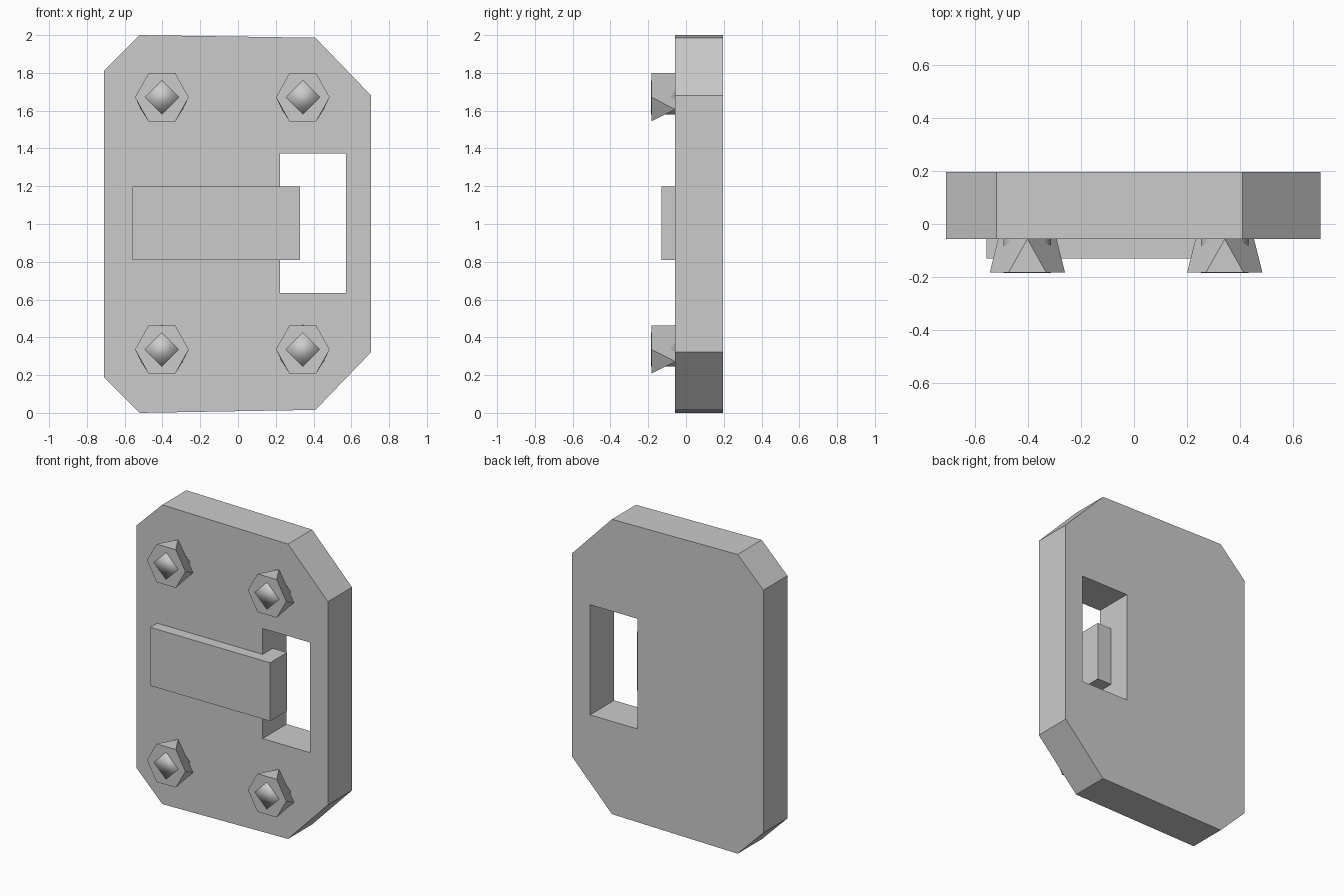
import bpy, bmesh
from math import cos, sin, radians, pi

if "Cube" in bpy.data.objects:
    bpy.data.objects.remove(bpy.data.objects["Cube"])

BACK, FACE, BAR_FRONT, BOLT_FRONT = 0.197, -0.057, -0.13, -0.183


def mesh_object(name, bm):
    bmesh.ops.recalc_face_normals(bm, faces=bm.faces)
    me = bpy.data.meshes.new(name)
    bm.to_mesh(me)
    bm.free()
    ob = bpy.data.objects.new(name, me)
    bpy.context.collection.objects.link(ob)
    return ob


def ring(bm, cx, cz, y, angles, rx, rz):
    return [bm.verts.new((cx + rx * cos(radians(a)), y, cz + rz * sin(radians(a))))
            for a in angles]


# Chamfered plate with a rectangular slot, extruded from flat outlines
outline = [(-0.71, 0.19), (-0.52, 0.0), (0.41, 0.016), (0.705, 0.322),
           (0.705, 1.68), (0.41, 1.986), (-0.52, 2.0), (-0.71, 1.812)]
slot = [(0.222, 0.636), (0.571, 0.636), (0.571, 1.372), (0.222, 1.372)]
cu = bpy.data.curves.new("plate", 'CURVE')
cu.dimensions = '2D'
cu.fill_mode = 'BOTH'
cu.extrude = (BACK - FACE) / 2
for pts in (outline, slot):
    sp = cu.splines.new('POLY')
    sp.points.add(len(pts) - 1)
    for p, (x, z) in zip(sp.points, pts):
        p.co = (x, z, 0, 1)
    sp.use_cyclic_u = True
plate = bpy.data.objects.new("plate", cu)
bpy.context.collection.objects.link(plate)
plate.rotation_euler.x = pi / 2
plate.location.y = (BACK + FACE) / 2
bpy.context.view_layer.objects.active = plate
plate.select_set(True)
bpy.ops.object.convert(target='MESH')
for poly in plate.data.polygons:
    poly.use_smooth = False

# Sliding latch bar, sunk into the plate and reaching into the slot
bm = bmesh.new()
bmesh.ops.create_cube(bm, size=1)
bar = mesh_object("latch_bar", bm)
bar.scale = (0.886, 0.18, 0.39)
bar.location = (-0.115, BAR_FRONT + 0.09, 1.004)


# Bolt: triangular foot flaring into a hexagonal head, with a diamond stud in it
def bolt(label, cx, cz):
    bm = bmesh.new()
    head = ring(bm, cx, cz, BOLT_FRONT, range(0, 360, 60), 0.142, 0.147)
    foot = ring(bm, cx, cz, FACE, (90, 210, 330), 0.128, 0.128)
    bm.faces.new(head)
    bm.faces.new(foot)
    for i in range(3):
        a, b, c = head[2 * i + 1], head[(2 * i + 2) % 6], head[(2 * i + 3) % 6]
        bm.faces.new((foot[i], a, b))
        bm.faces.new((foot[i], b, c, foot[(i + 1) % 3]))
    mesh_object("bolt_" + label, bm)

    bm = bmesh.new()
    front = ring(bm, cx, cz, BOLT_FRONT - 0.002, range(0, 360, 90), 0.09, 0.09)
    back = ring(bm, cx, cz, FACE, range(0, 360, 90), 0.09, 0.09)
    bm.faces.new(front)
    bm.faces.new(back)
    for i in range(4):
        j = (i + 1) % 4
        bm.faces.new((front[i], front[j], back[j], back[i]))
    stud = mesh_object("bolt_stud_" + label, bm)
    for poly in stud.data.polygons:
        poly.use_smooth = True


for side, cx in (("left", -0.403), ("right", 0.343)):
    for level, cz in (("lower", 0.336), ("upper", 1.671)):
        bolt(level + "_" + side, cx, cz)
